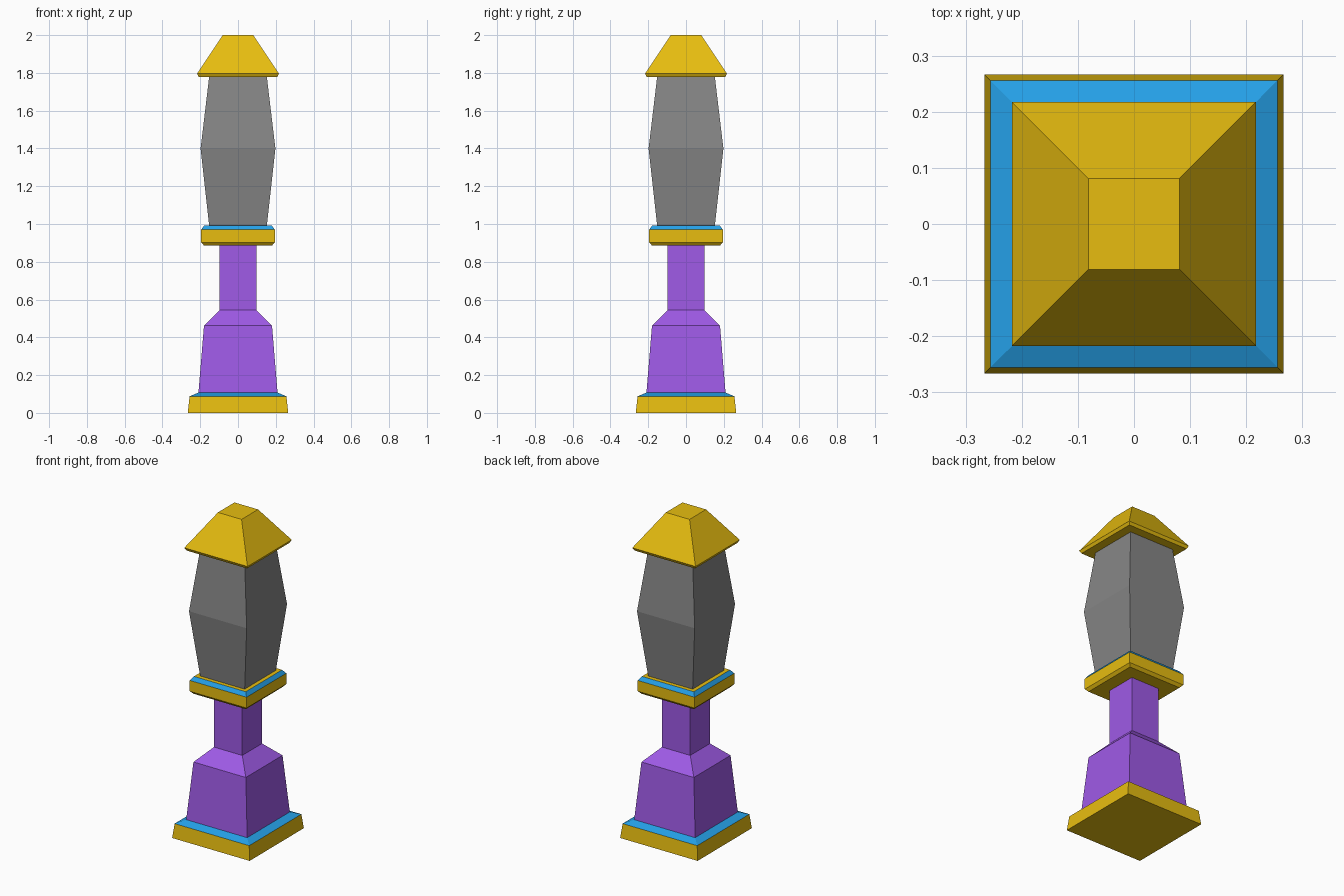
import bpy, bmesh

if "Cube" in bpy.data.objects:
    bpy.data.objects.remove(bpy.data.objects["Cube"])


def mat(name, rgb):
    m = bpy.data.materials.new(name)
    lin = [(c / 255 / 12.92) if c < 11 else ((c / 255 + 0.055) / 1.055) ** 2.4 for c in rgb]
    m.diffuse_color = (*lin, 1)
    m.use_nodes = True
    m.node_tree.nodes["Principled BSDF"].inputs["Base Color"].default_value = m.diffuse_color
    return m


GOLD = mat("gold", (235, 192, 16))
BLUE = mat("blue", (40, 170, 245))
PURPLE = mat("purple", (162, 92, 235))
GREY = mat("grey", (134, 134, 134))


def stack(name, profile, main, trim=None, trim_band=None):
    """Square tower through (half width, z) rings; one band may get the trim colour."""
    bm = bmesh.new()
    rings = [[bm.verts.new((sx * h, sy * h, z))
              for sx, sy in ((-1, -1), (1, -1), (1, 1), (-1, 1))] for h, z in profile]
    bm.faces.new(rings[0][::-1])
    bm.faces.new(rings[-1])
    for band, (lo, hi) in enumerate(zip(rings, rings[1:])):
        for i in range(4):
            j = (i + 1) % 4
            f = bm.faces.new((lo[i], lo[j], hi[j], hi[i]))
            f.material_index = int(band == trim_band)
    me = bpy.data.meshes.new(name)
    bm.to_mesh(me)
    bm.free()
    me.materials.append(main)
    if trim:
        me.materials.append(trim)
    ob = bpy.data.objects.new(name, me)
    bpy.context.collection.objects.link(ob)


# Base plate with blue sloped top
stack("base_plate", [(0.266, 0), (0.256, 0.088), (0.208, 0.108)], GOLD, BLUE, 1)
# Tapered pedestal and narrow neck
stack("pedestal", [(0.21, 0.1), (0.18, 0.462), (0.097, 0.545), (0.097, 0.89)], PURPLE)
# Collar with blue bevelled rim
stack("collar", [(0.18, 0.886), (0.195, 0.903), (0.195, 0.97), (0.178, 0.993)],
      GOLD, BLUE, 2)
# Bulging lamp body
stack("lamp_body", [(0.152, 0.985), (0.198, 1.4), (0.152, 1.785)], GREY)
# Roof cap
stack("cap", [(0.208, 1.778), (0.217, 1.796), (0.081, 2.0)], GOLD)
